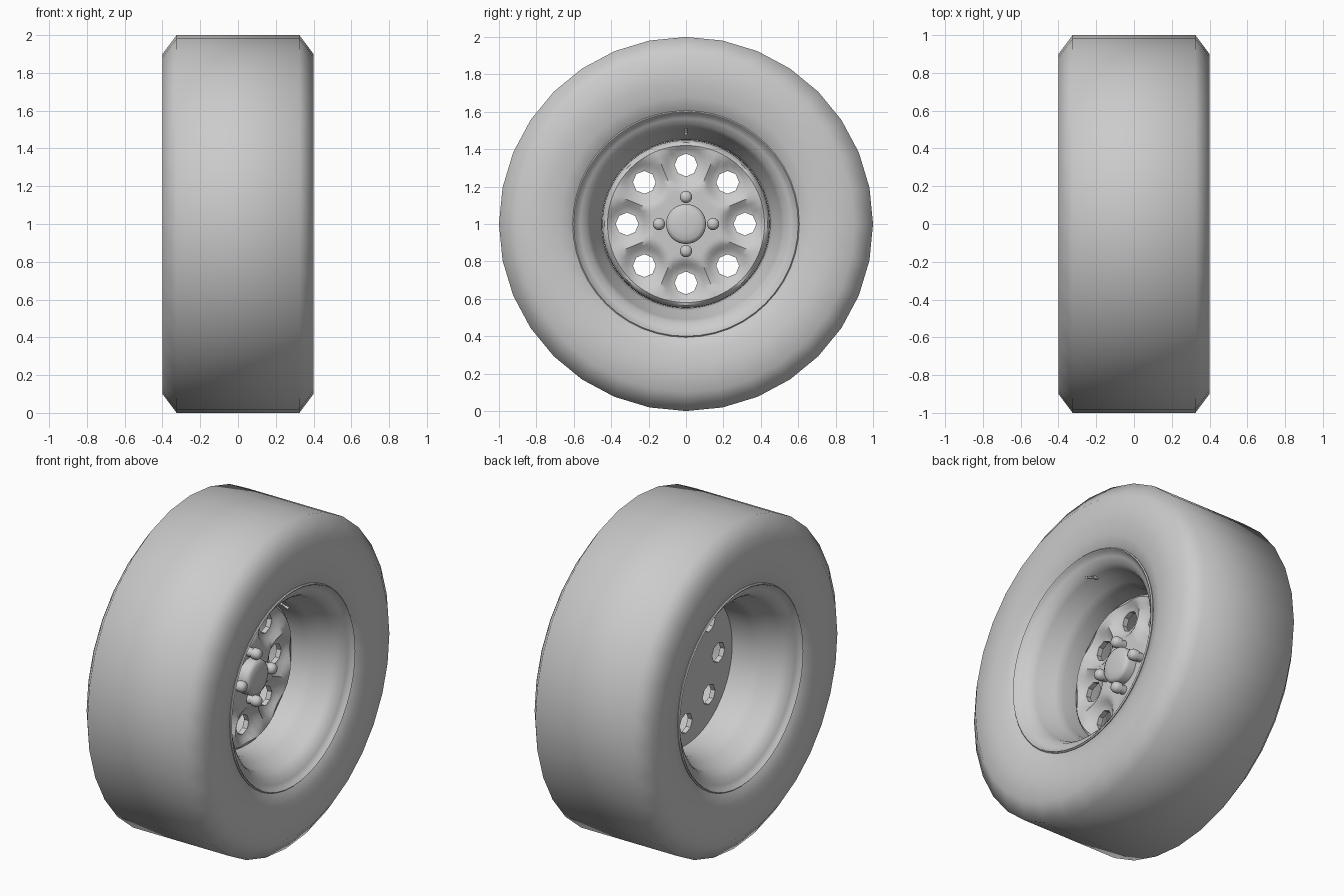
import bpy, bmesh
from math import sin, cos, pi, radians, hypot, atan2
from mathutils import Matrix, Vector

if "Cube" in bpy.data.objects:
    bpy.data.objects.remove(bpy.data.objects["Cube"])

CZ = 1.0  # axle height


def finish(name, bm, angle):
    bmesh.ops.remove_doubles(bm, verts=bm.verts, dist=1e-5)
    bmesh.ops.recalc_face_normals(bm, faces=bm.faces)
    me = bpy.data.meshes.new(name)
    bm.to_mesh(me)
    bm.free()
    ob = bpy.data.objects.new(name, me)
    bpy.context.collection.objects.link(ob)
    smooth(ob, angle)
    return ob


def smooth(ob, angle):
    bpy.ops.object.select_all(action='DESELECT')
    ob.select_set(True)
    bpy.context.view_layer.objects.active = ob
    bpy.ops.object.shade_smooth_by_angle(angle=radians(angle))


def lathe(name, profile, n, y=0, z=CZ, closed=False, angle=40, height=None):
    """Turn (x, radius) points about an x-parallel axis; height(x, r, a) may reshape x."""
    bm = bmesh.new()
    rings = []
    for x, r in profile:
        ring = []
        for i in range(n):
            a = 2 * pi * i / n
            xx = height(x, r, a) if height else x
            ring.append(bm.verts.new((xx, y + r * cos(a), z + r * sin(a))))
        rings.append(ring)
    pairs = list(zip(rings, rings[1:]))
    if closed:
        pairs.append((rings[-1], rings[0]))
    for p, q in pairs:
        for i in range(n):
            j = (i + 1) % n
            bm.faces.new((p[i], p[j], q[j], q[i]))
    return finish(name, bm, angle)


def mirrored(half):
    return [(-x, r) for x, r in reversed(half)] + half


# Tyre: flat tread, chamfered shoulder, sidewall tucking in to the bead
lathe("tyre", mirrored([(0.325, 1.0), (0.4, 0.9), (0.4, 0.76), (0.39, 0.68),
                        (0.365, 0.6), (0.34, 0.58)]), 32, angle=60)

# Rim barrel with rolled lips
lathe("rim_barrel", mirrored([(0.14, 0.45), (0.19, 0.465), (0.235, 0.495), (0.29, 0.51),
                              (0.325, 0.53), (0.35, 0.565), (0.362, 0.59), (0.374, 0.594),
                              (0.378, 0.6), (0.372, 0.606), (0.355, 0.603)]), 48, angle=50)

# Wheel disc: face dished around each of the eight holes
HOLE_R = 0.315


def dish(x, r, a):
    if x < 0.02 or r > 0.44:
        return x
    s = round(a / (pi / 4)) * pi / 4
    d = hypot(r * cos(a) - HOLE_R * cos(s), r * sin(a) - HOLE_R * sin(s))
    t = min(1, max(0, (d - 0.06) / 0.08))
    return 0.03 + (x - 0.03) * t * t * (3 - 2 * t)


face = [(0.075, 1e-6), (0.075, 0.1), (0.075, 0.16)]
face += [(0.075, 0.18 + 0.02 * k) for k in range(13)]
face += [(0.06, 0.435), (0.03, 0.447), (0.0, 0.449), (0.0, 1e-6)]
disc = lathe("wheel_disc", face, 64, angle=45, height=dish)

# Octagonal hole cutters
bm = bmesh.new()
for k in range(8):
    a = k * pi / 4
    m = (Matrix.Translation((0, HOLE_R * cos(a), CZ + HOLE_R * sin(a)))
         @ Matrix.Rotation(a, 4, 'X') @ Matrix.Rotation(pi / 2, 4, 'Y'))
    bmesh.ops.create_cone(bm, cap_ends=True, segments=8, radius1=0.061,
                          radius2=0.061, depth=0.4, matrix=m)
cutter = finish("hole_cutter", bm, 30)
bpy.ops.object.select_all(action='DESELECT')
disc.select_set(True)
bpy.context.view_layer.objects.active = disc
mod = disc.modifiers.new("holes", 'BOOLEAN')
mod.object = cutter
mod.operation = 'DIFFERENCE'
mod.solver = 'EXACT'
# cut before shading so that the hole rims stay crisp
while disc.modifiers[0] != mod:
    bpy.ops.object.modifier_move_up(modifier=mod.name)
bpy.ops.object.modifier_apply(modifier=mod.name)
bpy.data.objects.remove(cutter)
smooth(disc, 45)

# Hub cap
lathe("hub_cap", [(0.05, 0.107), (0.12, 0.107), (0.134, 0.101), (0.143, 0.085),
                  (0.148, 0.05), (0.15, 1e-6)], 32)

# Four round-headed wheel bolts
for k in range(4):
    a = k * pi / 2
    lathe(f"wheel_bolt_{k + 1}", [(0.06, 0.027), (0.105, 0.027), (0.108, 0.033), (0.135, 0.033),
                                  (0.15, 0.025), (0.156, 0.013), (0.158, 1e-6)],
          16, 0.145 * cos(a), CZ + 0.145 * sin(a))

# Valve stem, leaning slightly towards the axle
stem = lathe("valve_stem", [(-0.01, 0.009), (0.03, 0.009), (0.03, 0.006), (0.05, 0.006),
                            (0.05, 0.008), (0.075, 0.008), (0.075, 1e-6)], 10, 0, 0)
stem.data.transform(Matrix.Translation((0.275, 0, CZ + 0.505)) @ Matrix.Rotation(radians(18), 4, 'Y'))
